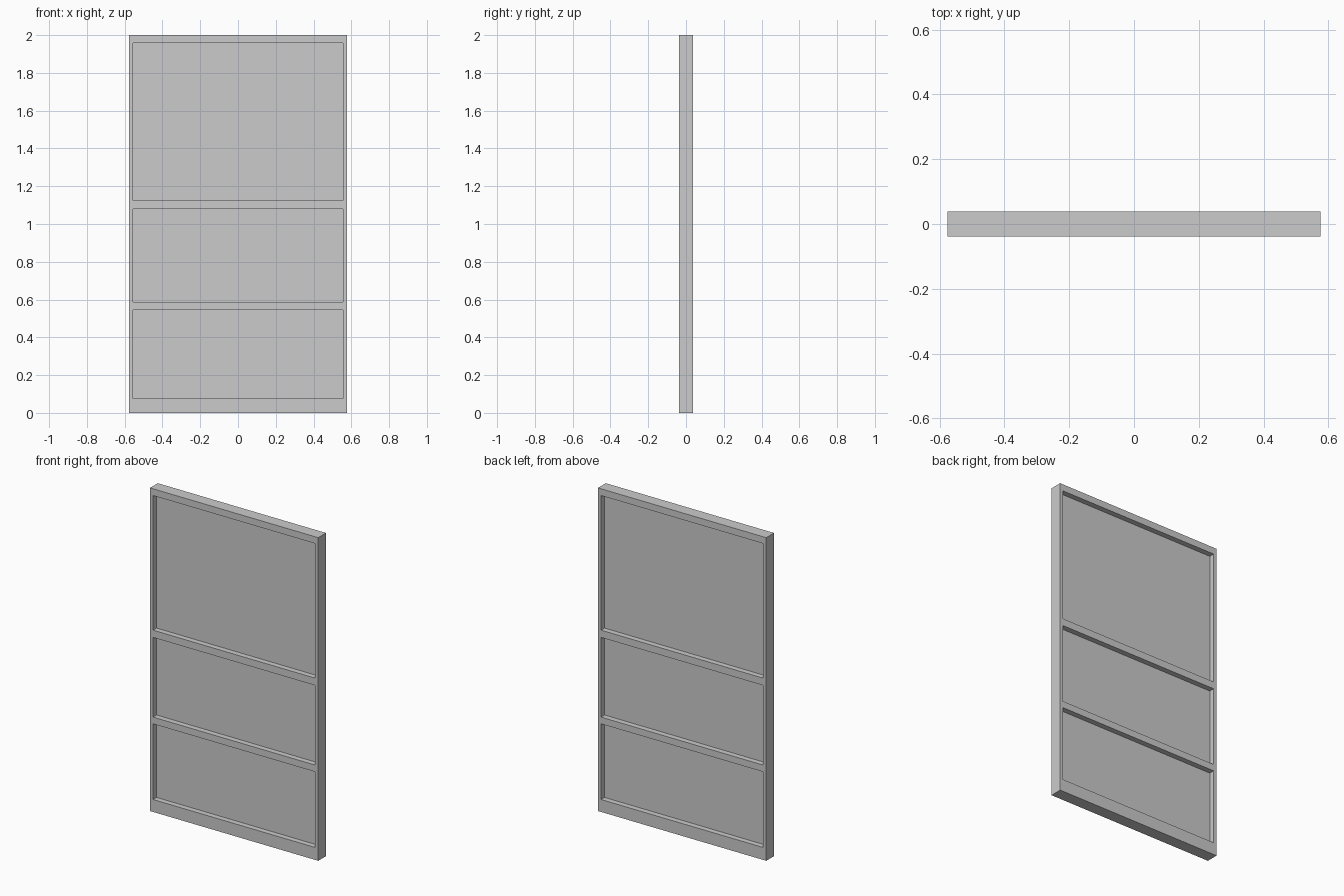
import bpy, bmesh

if "Cube" in bpy.data.objects:
    bpy.data.objects.remove(bpy.data.objects["Cube"])

HALF_W, HALF_D, HEIGHT = 0.576, 0.038, 2.0
OPEN_X = 0.555                      # half width of the openings
OPENINGS = [(0.077, 0.545), (0.587, 1.08), (1.125, 1.958)]
PANE_T = 0.008


def finish(name, bm):
    bmesh.ops.recalc_face_normals(bm, faces=bm.faces)
    mesh = bpy.data.meshes.new(name)
    bm.to_mesh(mesh)
    bm.free()
    obj = bpy.data.objects.new(name, mesh)
    bpy.context.collection.objects.link(obj)
    return obj


# Frame: one grid of cells with the openings left out, extruded to full depth
def make_frame():
    xs = [-HALF_W, -OPEN_X, OPEN_X, HALF_W]
    zs = [0.0] + [z for pair in OPENINGS for z in pair] + [HEIGHT]
    bm = bmesh.new()
    grid = [[bm.verts.new((x, -HALF_D, z)) for x in xs] for z in zs]
    for j in range(len(zs) - 1):
        for i in range(3):
            if i == 1 and j % 2 == 1:
                continue
            bm.faces.new((grid[j][i], grid[j][i + 1],
                          grid[j + 1][i + 1], grid[j + 1][i]))
    ext = bmesh.ops.extrude_face_region(bm, geom=bm.faces[:], use_keep_orig=True)
    verts = [g for g in ext["geom"] if isinstance(g, bmesh.types.BMVert)]
    bmesh.ops.translate(bm, verts=verts, vec=(0, 2 * HALF_D, 0))
    return finish("frame", bm)


# Thin panel set midway through the frame depth
def make_panel(name, z0, z1):
    bm = bmesh.new()
    bmesh.ops.create_cube(bm, size=1)
    bmesh.ops.scale(bm, verts=bm.verts, vec=(2 * OPEN_X, PANE_T, z1 - z0))
    bmesh.ops.translate(bm, verts=bm.verts, vec=(0, 0, (z0 + z1) / 2))
    return finish(name, bm)


make_frame()
for label, (z0, z1) in zip(("lower", "middle", "upper"), OPENINGS):
    make_panel(label + "_panel", z0, z1)
